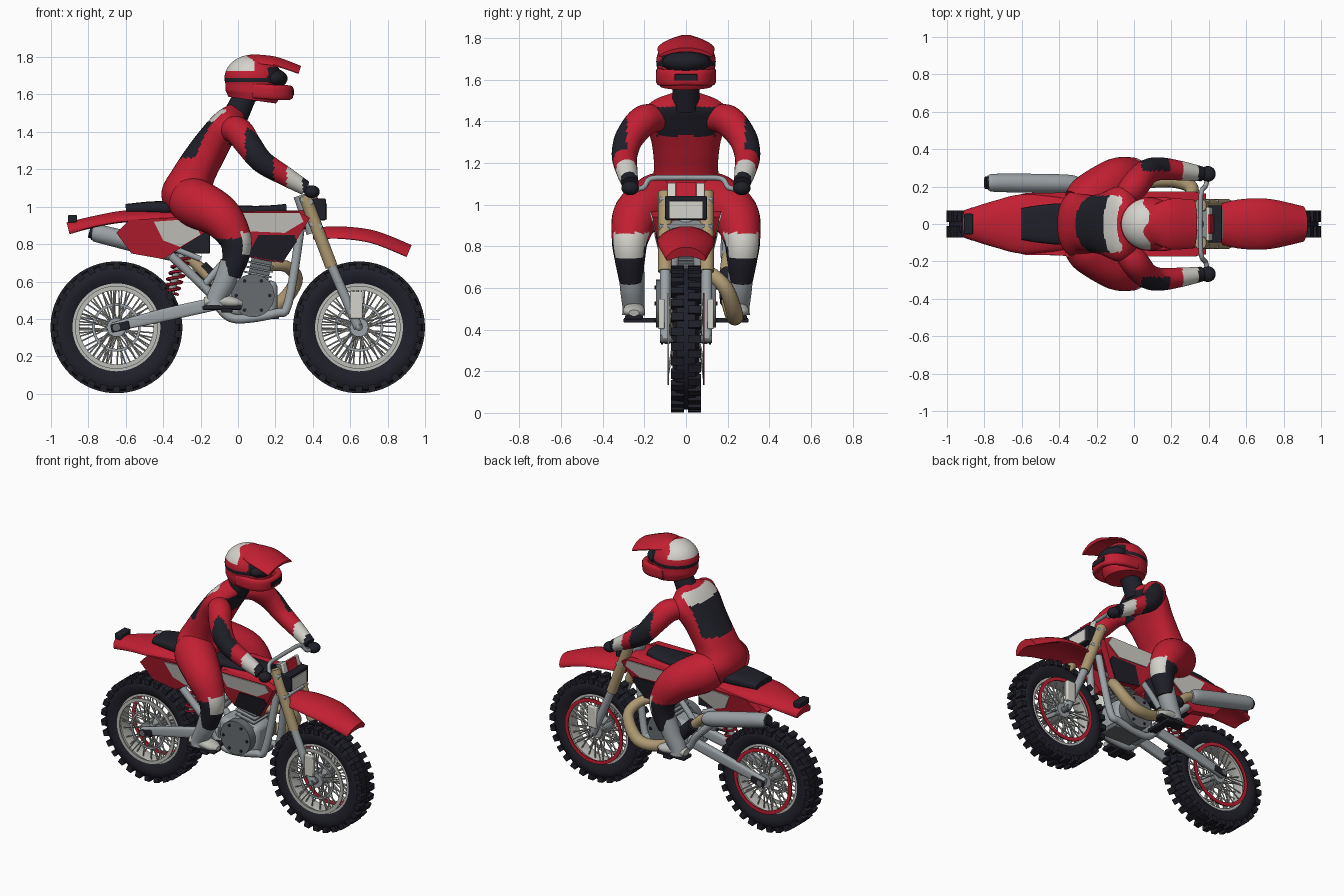
import bpy, bmesh, math
from mathutils import Vector, Matrix

if "Cube" in bpy.data.objects:
    bpy.data.objects.remove(bpy.data.objects["Cube"], do_unlink=True)


def material(name, *rgb):
    m = bpy.data.materials.new(name)
    m.use_nodes = True
    m.diffuse_color = (*rgb, 1)
    m.node_tree.nodes["Principled BSDF"].inputs["Base Color"].default_value = (*rgb, 1)
    return m


RED = material("red", .54, .014, .032)
BLACK = material("near black", .014, .014, .022)
WHITE = material("off white", .66, .65, .6)
SILVER = material("silver", .33, .36, .38)
STEEL = material("dark steel", .14, .15, .16)
TAN = material("tan gold", .42, .32, .17)
PALE = material("pale metal", .5, .5, .47)


def finish(bm, name, mats, rule=None, bevel=0):
    """Turn a bmesh into an object, colouring faces by an optional rule."""
    bmesh.ops.remove_doubles(bm, verts=bm.verts, dist=1e-5)
    bmesh.ops.recalc_face_normals(bm, faces=bm.faces)
    mats = mats if isinstance(mats, list) else [mats]
    if rule:
        for f in bm.faces:
            f.material_index = rule(f.calc_center_median(), f.normal)
    me = bpy.data.meshes.new(name)
    bm.to_mesh(me)
    bm.free()
    for m in mats:
        me.materials.append(m)
    me.shade_smooth()
    me.set_sharp_from_angle(angle=math.radians(40))
    ob = bpy.data.objects.new(name, me)
    bpy.context.collection.objects.link(ob)
    if bevel:
        mod = ob.modifiers.new("bevel", "BEVEL")
        mod.width, mod.segments = bevel, 2
    return ob


def sample(rows, steps):
    """Catmull-Rom interpolation of equal-length tuples."""
    out, last = [], len(rows) - 1
    for i in range(last):
        a, b, c, d = (rows[min(max(i + k, 0), last)] for k in (-1, 0, 1, 2))
        for j in range(steps):
            t = j / steps
            out.append([q + t / 2 * (r - p + t * (2*p - 5*q + 4*r - s + t * (3*(q - r) + s - p)))
                        for p, q, r, s in zip(a, b, c, d)])
    return out + [rows[last]]


def tube(name, path, radii, mats, sides=16, steps=6, power=1, arch=0, rule=None):
    """Sweep an elliptical or boxy section along a path; radii are r or (width, height)."""
    if not isinstance(radii, list):
        radii = [radii] * len(path)
    rows = [(*p, *(r if isinstance(r, tuple) else (r, r))) for p, r in zip(path, radii)]
    rows = sample(rows, steps)
    pts = [Vector(r[:3]) for r in rows]
    bm, rings, side = bmesh.new(), [], None
    for i, (p, row) in enumerate(zip(pts, rows)):
        t = (pts[min(i + 1, len(pts) - 1)] - pts[max(i - 1, 0)]).normalized()
        if side is None:
            side = Vector((1, 0, 0)) if abs(t.y) > .9 else Vector((0, 1, 0))
        side = (side - t * side.dot(t)).normalized()
        up, ring = t.cross(side), []
        for k in range(sides):
            a = math.tau * (k + .5) / sides
            u, v = (math.copysign(abs(f) ** power, f) for f in (math.cos(a), math.sin(a)))
            ring.append(bm.verts.new(p + side * u * row[3] + up * (v * row[4] - arch * u * u)))
        rings.append(ring)
    for a, b in zip(rings, rings[1:]):
        for k in range(sides):
            n = (k + 1) % sides
            bm.faces.new((a[k], a[n], b[n], b[k]))
    bm.faces.new(rings[0])
    bm.faces.new(rings[-1])
    return finish(bm, name, mats, rule)


def revolve(name, center, profile, mat, segs=48):
    """Spin a closed (radius, y) profile about the wheel axis."""
    bm = bmesh.new()
    rings = [[bm.verts.new(Vector(center) + Vector((r * math.cos(a), y, r * math.sin(a))))
              for r, y in profile] for a in (math.tau * i / segs for i in range(segs))]
    for i, a in enumerate(rings):
        b = rings[(i + 1) % segs]
        for k in range(len(profile)):
            bm.faces.new((a[k - 1], a[k], b[k], b[k - 1]))
    bmesh.ops.dissolve_degenerate(bm, dist=1e-5, edges=bm.edges)
    return finish(bm, name, mat)


def disc(name, center, r, half, mat, inner=0, segs=48):
    return revolve(name, center, [(inner, -half), (r, -half), (r, half), (inner, half)], mat, segs)


def box(name, center, size, mat, tilt=0, bevel=.006):
    bm = bmesh.new()
    bmesh.ops.create_cube(bm, size=1, matrix=Matrix.Translation(center)
                          @ Matrix.Rotation(tilt, 4, 'Y') @ Matrix.Diagonal((*size, 1)))
    return finish(bm, name, mat, bevel=bevel)


def ball(name, center, size, mats, rule=None, segs=24):
    bm = bmesh.new()
    bmesh.ops.create_uvsphere(bm, u_segments=segs, v_segments=segs * 3 // 4, radius=1,
                              matrix=Matrix.Translation(center) @ Matrix.Diagonal((*size, 1)))
    return finish(bm, name, mats, rule)


def panel(name, outline, s, offset, thick, mat):
    """Leaning side plate from an x-z outline."""
    bm = bmesh.new()
    f = bm.faces.new([bm.verts.new((x, s * (offset + .25 * (z - .85)), z)) for x, z in outline])
    ext = bmesh.ops.extrude_face_region(bm, geom=[f])["geom"]
    bmesh.ops.translate(bm, vec=(0, -s * thick, 0),
                        verts=[v for v in ext if isinstance(v, bmesh.types.BMVert)])
    return finish(bm, name, mat)


def spokes(name, c, count, inner, outer, r, mat):
    bm = bmesh.new()
    for i in range(count):
        a = math.tau * i / count
        s = 1 if i % 2 else -1
        p, q = (Vector((rad * math.cos(a + w), s * y, rad * math.sin(a + w)))
                for rad, y, w in (inner + (0,), outer + (.25 * (1 if i % 4 < 2 else -1),)))
        m = Matrix.Translation(Vector(c) + (p + q) / 2) @ (q - p).to_track_quat('Z', 'Y').to_matrix().to_4x4()
        bmesh.ops.create_cone(bm, segments=5, radius1=r, radius2=r, depth=(q - p).length, matrix=m)
    return finish(bm, name, mat)


# Wheels
for end, wx in (("rear", -.65), ("front", .647)):
    c = Vector((wx, 0, .355))
    revolve(end + "_tire", c, [(.235, -.045), (.27, -.064), (.31, -.064), (.335, -.045), (.34, 0),
                               (.335, .045), (.31, .064), (.27, .064), (.235, .045)], BLACK, 64)
    bm = bmesh.new()
    for i in range(60):
        turn = Matrix.Rotation(math.tau * i / 60, 4, 'Y')
        y = .041 * (1 if i % 2 else -1)
        bmesh.ops.create_cube(bm, size=1, matrix=Matrix.Translation(c) @ turn
                              @ Matrix.Translation((0, y, .333)) @ Matrix.Diagonal((.038, .062, .038, 1)))
    finish(bm, end + "_tread", BLACK)
    revolve(end + "_rim", c, [(.24, -.045), (.22, -.045), (.212, 0), (.22, .045), (.24, .045)], PALE)
    spokes(end + "_spokes", c, 48, (.045, .05), (.222, .025), .0045, PALE)
    disc(end + "_hub", c, .05, .07, SILVER, segs=24)
    disc(end + "_axle", c, .02, .125, STEEL, segs=12)
    disc(end + "_sprocket", c + Vector((0, -.06, 0)), .13, .004, SILVER, .115)
    for s, mat in ((-1, PALE), (1, RED)):
        disc(end + "_ring_" + mat.name, c + Vector((0, s * .085, 0)), .222, .004, mat, .198)
    spokes(end + "_ring_arms", c, 20, (.05, .065), (.205, .085), .004, PALE)

# Fork, swing arm, frame and pegs, mirrored about the centre plane
for s in (-1, 1):
    tag = "_a" if s < 0 else "_b"
    tube("fork_upper" + tag, [(.355, s*.1, 1.06), (.5, s*.1, .68)], .034, TAN, steps=1)
    tube("fork_lower" + tag, [(.48, s*.1, .73), (.645, s*.1, .35)], .026, SILVER, steps=1)
    box("fork_guard" + tag, (.632, s * .118, .475), (.068, .03, .145), WHITE)
    tube("swing_arm" + tag, [(-.67, s*.09, .355), (-.4, s*.09, .42), (-.08, s*.08, .49)],
         [(.018, .025), (.02, .035), (.022, .035)], SILVER, power=.5)
    box("axle_block" + tag, (-.63, s * .115, .358), (.1, .012, .045), BLACK, -.2)
    tube("main_frame" + tag, [(.34, s*.04, .93), (.27, s*.08, .49), (.2, s*.09, .43), (-.01, s*.09, .4),
                              (-.1, s*.09, .46), (-.16, s*.1, .55), (-.36, s*.1, .74)], .024, SILVER)
    tube("top_frame" + tag, [(.34, s*.04, .92), (.05, s*.09, .82), (-.2, s*.1, .56)], .02, SILVER)
    tube("subframe" + tag, [(-.2, s*.09, .72), (-.6, s*.09, .88)], .016, SILVER, steps=1)
    box("foot_peg" + tag, (-.06, s * .2, .445), (.06, .2, .022), BLACK)
    # Bodywork panels with thin coloured plates
    panel("side_panel" + tag, [(-.65, .86), (-.58, .93), (-.2, .95), (-.18, .86), (-.4, .72), (-.57, .75)],
          s, .145, .05, RED)
    panel("side_panel_patch" + tag, [(-.45, .92), (-.24, .935), (-.2, .85), (-.31, .785), (-.4, .82)],
          s, .151, .008, WHITE)
    panel("shroud" + tag, [(-.02, .97), (.33, .97), (.385, .94), (.24, .7), (.05, .73), (-.05, .86)],
          s, .14, .05, RED)
    panel("shroud_light_patch" + tag, [(-.02, .965), (.33, .965), (.35, .92), (.25, .86), (.02, .87)],
          s, .146, .008, WHITE)
    panel("shroud_dark_patch" + tag, [(.11, .85), (.3, .85), (.315, .815), (.24, .705), (.05, .735)],
          s, .146, .008, BLACK)
    disc("engine_cover" + tag, (.08, s * .115, .525), .115, .03, STEEL, segs=32)
    for i in range(6):
        a = math.tau * i / 6
        disc("cover_bolt" + tag, (.08 + .09 * math.cos(a), s * .146, .525 + .09 * math.sin(a)),
             .01, .005, BLACK, segs=8)

# Engine, shock absorber, exhaust
box("crankcase", (.06, 0, .51), (.3, .18, .19), SILVER, bevel=.03)
box("skid_plate", (.1, 0, .415), (.24, .15, .03), STEEL)
box("cylinder", (.12, 0, .68), (.11, .11, .2), STEEL, .2)
for i in range(6):
    box("cooling_fin", (.1 + i * .006, 0, .61 + i * .028), (.15, .16, .01), SILVER, .2, .002)
box("airbox", (-.3, 0, .84), (.3, .16, .18), BLACK)
tube("shock_body", [(-.37, 0, .5), (-.29, 0, .78)], .02, SILVER, steps=1)
coil = [(-.365 + .07 * t + .042 * math.cos(t * 38), .042 * math.sin(t * 38), .53 + .2 * t)
        for t in (i / 72 for i in range(73))]
tube("shock_spring", coil, .008, RED, sides=6, steps=1)
tube("exhaust_pipe", [(.15, .02, .68), (.26, .1, .68), (.31, .19, .6), (.2, .235, .47), (.02, .22, .48),
                      (-.13, .19, .6), (-.28, .2, .74), (-.4, .21, .765)],
     [.025, .032, .036, .04, .036, .032, .03, .03], TAN)
tube("heat_shield", [(-.06, .205, .535), (-.13, .2, .605), (-.2, .205, .675)], .042, BLACK)
tube("silencer", [(-.3, .21, .745), (-.36, .215, .76), (-.72, .22, .85), (-.78, .22, .862)],
     [.032, .05, .05, .04], SILVER)
tube("silencer_tip", [(-.76, .22, .858), (-.795, .22, .867)], .034, BLACK, steps=1)

# Fenders, tank, seat, lamps
tube("rear_fender", [(-.91, 0, .89), (-.75, 0, .93), (-.58, 0, .955), (-.3, 0, .955)],
     [(.075, .028), (.125, .026), (.16, .028), (.13, .03)], RED, sides=24, power=.7, arch=.025)
tube("front_fender", [(.4, 0, .87), (.55, 0, .875), (.73, 0, .85), (.92, 0, .775)],
     [(.09, .02), (.13, .022), (.135, .024), (.095, .024)], RED, sides=24, power=.7, arch=.04)
tube("tank", [(-.05, 0, .92), (.15, 0, .92), (.36, 0, .93)],
     [(.12, .06), (.15, .06), (.11, .05)], RED, sides=24, power=.6)
tube("seat", [(-.6, 0, .99), (-.42, 0, .995), (-.2, 0, .985), (.1, 0, .975), (.26, 0, .985)],
     [(.085, .025), (.11, .035), (.1, .03), (.09, .03), (.06, .03)], BLACK, sides=24, power=.6)
box("tail_lamp", (-.885, 0, .935), (.05, .11, .04), BLACK)
tube("steering_head", [(.33, 0, 1.06), (.4, 0, .86)], .035, SILVER, steps=1)
for z in (1.03, .9):
    box("fork_clamp", (.36 + (1.05 - z) * .38, 0, z), (.07, .26, .03), SILVER, .36)
box("headlamp_housing", (.43, 0, .985), (.08, .2, .115), BLACK)
box("headlamp_lens", (.472, 0, .975), (.008, .16, .085), WHITE, bevel=.002)
box("number_plate", (.405, 0, 1.06), (.02, .18, .09), WHITE, -.3)
box("number_plate_center", (.413, 0, 1.063), (.016, .1, .088), RED, -.3, .002)
half = [(.4, .3, 1.08), (.385, .21, 1.08), (.36, .17, 1.125), (.355, .06, 1.13)]
tube("handlebar", half + [(x, -y, z) for x, y, z in half[::-1]], .013, SILVER, sides=10)

# Rider torso and neck
def torso_rule(c, n):
    if n.x > .25 and abs(c.y) < .14 and 1.33 < c.z < 1.47:
        return 1
    if n.x < -.2 and abs(c.y) < .15:
        return 2 if 1.455 < c.z < 1.52 else 1 if 1.26 < c.z <= 1.455 else 0
    return 0


tube("rider_torso", [(-.26, 0, .95), (-.265, 0, 1.06), (-.24, 0, 1.16), (-.16, 0, 1.3), (-.08, 0, 1.42),
                     (-.03, 0, 1.48), (0, 0, 1.52)],
     [(.14, .1), (.19, .145), (.155, .115), (.165, .1), (.2, .085), (.17, .07), (.07, .05)],
     [RED, BLACK, WHITE], sides=64, steps=12, power=.85, rule=torso_rule)
tube("rider_neck", [(-.02, 0, 1.47), (.06, 0, 1.64)], [.07, .06], BLACK, steps=2)

# Rider limbs
for s in (-1, 1):
    tag = "_a" if s < 0 else "_b"
    tube("rider_arm" + tag, [(-.06, s*.13, 1.41), (0, s*.2, 1.405), (.06, s*.27, 1.325), (.13, s*.295, 1.24),
                             (.25, s*.285, 1.165), (.36, s*.268, 1.1)],
         [.06, .075, .069, .062, .052, .04], [RED, BLACK, WHITE], 32, 10,
         rule=lambda c, n: 2 if .26 < c.x < .345 else 1 if .04 < c.x < .19 and s * c.y > .285 or c.x > .345 else 0)
    ball("rider_glove" + tag, (.395, s * .268, 1.08), (.042, .042, .034), BLACK)
    tube("rider_leg" + tag, [(-.29, s*.09, 1.05), (-.23, s*.14, 1.02), (-.1, s*.235, .95), (-.02, s*.268, .84),
                             (-.01, s*.27, .75), (-.04, s*.265, .63)],
         [.11, .13, .116, .09, .075, .055], [RED, BLACK, WHITE], 32, 10,
         rule=lambda c, n: 2 if n.x > .45 and .745 < c.z < .865 else 1 if c.z < .83 else 0)
    tube("rider_boot" + tag, [(-.035, s*.262, .7), (-.07, s*.258, .6), (-.115, s*.252, .51), (-.12, s*.252, .47)],
         [.062, .06, .054, .056], SILVER)
    tube("rider_foot" + tag, [(-.18, s*.25, .492), (-.1, s*.25, .497), (-.02, s*.25, .487), (.025, s*.25, .48)],
         [(.035, .025), (.05, .036), (.052, .03), (.025, .015)], PALE)
    box("boot_sole" + tag, (-.085, s * .25, .46), (.21, .085, .022), BLACK)

# Helmet with open face, goggles, chin guard and peak
def helmet_rule(c, n):
    if 1.667 < c.z < 1.69 or (c.x > .16 and 1.63 < c.z < 1.745):
        return 1
    return 2 if c.z > 1.725 and c.x < .07 + .02 * math.sin(c.y * 40) else 0


ball("helmet_shell", (.08, 0, 1.688), (.152, .143, .125), [RED, BLACK, WHITE], helmet_rule, 96)
tube("helmet_lower_shell", [(.075, 0, 1.57), (.08, 0, 1.61), (.08, 0, 1.66)],
     [(.125, .13), (.138, .147), (.14, .148)], RED, sides=32)
ball("goggles", (.18, 0, 1.685), (.085, .115, .055), BLACK)
curve = [(.08, .125, 1.62), (.19, .12, 1.612), (.26, .075, 1.61)]
tube("chin_guard", curve + [(.275, 0, 1.61)] + [(x, -y, z) for x, y, z in curve[::-1]],
     [(.02, .04)] * 3 + [(.022, .036)] + [(.02, .04)] * 3, RED, power=.6)
box("chin_vent", (.296, 0, 1.612), (.008, .11, .03), BLACK, bevel=.002)
tube("helmet_peak", [(.08, 0, 1.805), (.2, 0, 1.79), (.335, 0, 1.745)],
     [(.09, .012), (.135, .014), (.13, .01)], RED, sides=24, power=.7, arch=.035)
